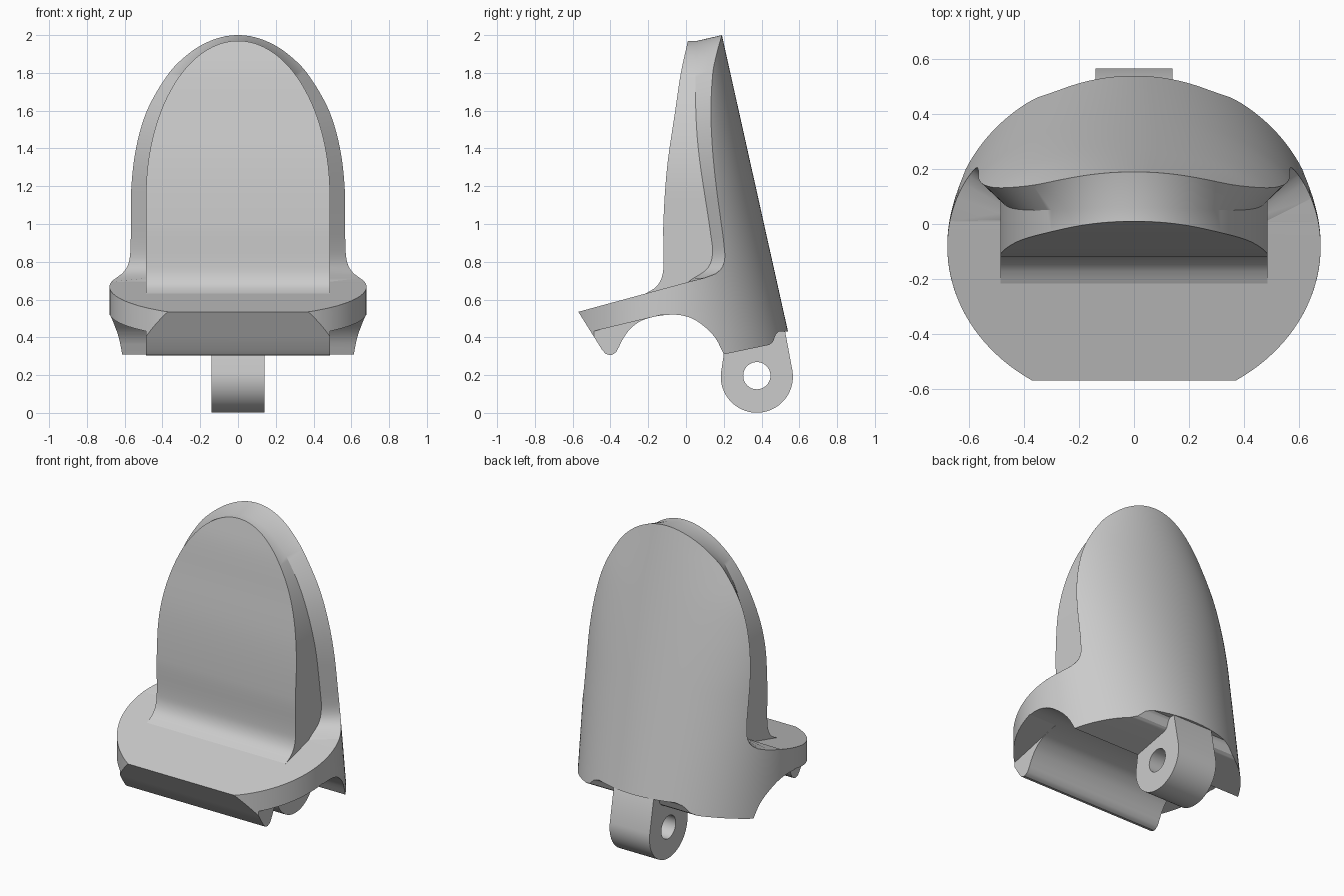
import bpy, bmesh, math

if "Cube" in bpy.data.objects:
    bpy.data.objects.remove(bpy.data.objects["Cube"])


def curve(pts):
    """Smooth interpolator through (key, value) points."""
    n = len(pts)
    m = [(pts[min(i + 1, n - 1)][1] - pts[max(i - 1, 0)][1]) /
         (pts[min(i + 1, n - 1)][0] - pts[max(i - 1, 0)][0]) for i in range(n)]

    def f(z):
        z = min(max(z, pts[0][0]), pts[-1][0])
        i = max(j for j in range(n - 1) if pts[j][0] <= z)
        (z0, v0), (z1, v1) = pts[i], pts[i + 1]
        h = z1 - z0
        t = (z - z0) / h
        return ((2*t**3 - 3*t*t + 1) * v0 + (t**3 - 2*t*t + t) * h * m[i]
                + (3*t*t - 2*t**3) * v1 + (t**3 - t*t) * h * m[i + 1])
    return f


def loft(name, rings):
    """Closed solid through rings of equal point count."""
    bm = bmesh.new()
    vs = [[bm.verts.new(p) for p in r] for r in rings]
    n = len(vs[0])
    for a, b in zip(vs, vs[1:]):
        for i in range(n):
            bm.faces.new((a[i], a[(i + 1) % n], b[(i + 1) % n], b[i]))
    bm.faces.new(vs[0])
    bm.faces.new(vs[-1])
    bmesh.ops.remove_doubles(bm, verts=bm.verts, dist=1e-5)
    bmesh.ops.recalc_face_normals(bm, faces=bm.faces)
    me = bpy.data.meshes.new(name)
    bm.to_mesh(me)
    bm.free()
    ob = bpy.data.objects.new(name, me)
    bpy.context.collection.objects.link(ob)
    return ob


def prism(name, profile, x0, x1):
    """Side-view (y, z) profile extruded along x."""
    return loft(name, [[(x, y, z) for y, z in profile] for x in (x0, x1)])


def boolean(ob, cutter, op):
    mod = ob.modifiers.new(op, 'BOOLEAN')
    mod.object, mod.operation, mod.solver = cutter, op, 'EXACT'
    bpy.context.view_layer.objects.active = ob
    bpy.ops.object.modifier_apply(modifier=mod.name)
    bpy.data.objects.remove(cutter)


def circle(cy, cz, r, a0, a1, n):
    return [(cy + r * math.cos(math.radians(a0 + (a1 - a0) * i / n)),
             cz + r * math.sin(math.radians(a0 + (a1 - a0) * i / n))) for i in range(n + 1)]


# Shared shape functions of height
CY = -0.08
width = curve([(0.2, .68), (.7, .68), (1, .675), (1.2, .668), (1.4, .644),
               (1.6, .597), (1.8, .515), (1.9, .47), (2.06, .41)])
rim_y = curve([(.6, -.1), (.69, 0), (.715, .1), (.745, .17), (.8, .203), (.9, .2), (1, .187),
               (1.2, .16), (1.4, .14), (1.6, .132), (1.8, .142), (1.9, .162), (2, .19)])
inner_y = curve([(.6, -.1), (.7, .02), (.76, .11), (.84, .14), (.95, .13),
                 (1.4, .065), (1.7, .05), (1.97, .06)])
pad_y = curve([(.58, -.29), (.62, -.24), (.65, -.18), (.69, -.14), (.76, -.12),
               (1, -.12), (1.3, -.1), (1.6, -.057), (1.8, -.027), (1.97, .01)])


def back(z):
    return .19 + .223 * (2 - z)


def half_width(y, z):
    return width(z) * math.sqrt(max(0, 1 - ((y - CY) / (back(z) - CY)) ** 2))


# Shell and ledge: tapering oval body trimmed by the side profile
rings = []
for k in range(46):
    z = .2 + 1.86 * k / 45
    ring = []
    for i in range(128):
        a = 2 * math.pi * i / 128
        s = math.sin(a)
        depth = back(z) - CY if s > 0 else .585
        ring.append((width(z) * math.cos(a), CY + depth * s, z))
    rings.append(ring)
shell = loft("shell_and_ledge", rings)

groove_z = curve([(-.4, .305), (-.37, .322), (-.335, .39), (-.29, .45), (-.22, .495), (-.08, .52),
                  (.02, .505), (.1, .455), (.16, .39), (.2, .31)])
groove = [(-.4 + .6 * i / 40, groove_z(-.4 + .6 * i / 40)) for i in range(41)]
rim_line = [(rim_y(.715 + 1.285 * i / 60), .715 + 1.285 * i / 60) for i in range(61)]
profile = ([(-.57, .535), (-.445, .335), (-.425, .312)] + groove +
           [(.44, .36), (.46, .375), (.475, .415), (.49, .43), (.7, .43), (.7, 2)] +
           rim_line[::-1] + [(0, .69)])
boolean(shell, prism("trim", profile, -.9, .9), 'INTERSECT')

# The front lip only spans the middle, so trim it at both sides
side_cut = [(-.7, .2), (-.12, .2), (-.12, .521), (-.5, .43), (-.7, .38)]
for s in (-1, 1):
    boolean(shell, prism("lip_cut", side_cut, s * .487, s * .9), 'DIFFERENCE')

# Raised arched pad with its sloped rim running out to the shell edge
levels = [(.58 + .57 * i / 30, .58 + .57 * i / 30, .487) for i in range(30)]
for i in range(41):
    a = math.pi / 2 * i / 40
    levels.append((1.15 + .82 * math.sin(a), 1.15 + .85 * math.sin(a), .487 * math.cos(a)))
rings = []
for zi, zo, xi in levels:
    yo = rim_y(zo)
    left = [(xi, pad_y(zi), zi), (xi, inner_y(zi), zi), (half_width(yo, zo), yo, zo)]
    if zo < .69:      # stay buried in the ledge
        left[2] = left[1]
    rings.append(left + [(-x, y, z) for x, y, z in reversed(left)])
pad = loft("front_pad", rings)

# Hinge lug under the back
outline = [(.215, .40), (.2, .31)] + circle(.375, .192, .191, 175, 370, 48) + [(.525, .43), (.5, .47)]
lug = prism("hinge_lug", outline, -.14, .14)
boolean(lug, prism("pin_hole", circle(.375, .197, .072, 0, 352.5, 47), -.3, .3), 'DIFFERENCE')

# Smooth shading with crisp edges
bpy.ops.object.select_all(action='DESELECT')
for ob in (shell, pad, lug):
    ob.select_set(True)
bpy.context.view_layer.objects.active = shell
bpy.ops.object.shade_smooth_by_angle(angle=math.radians(30))
